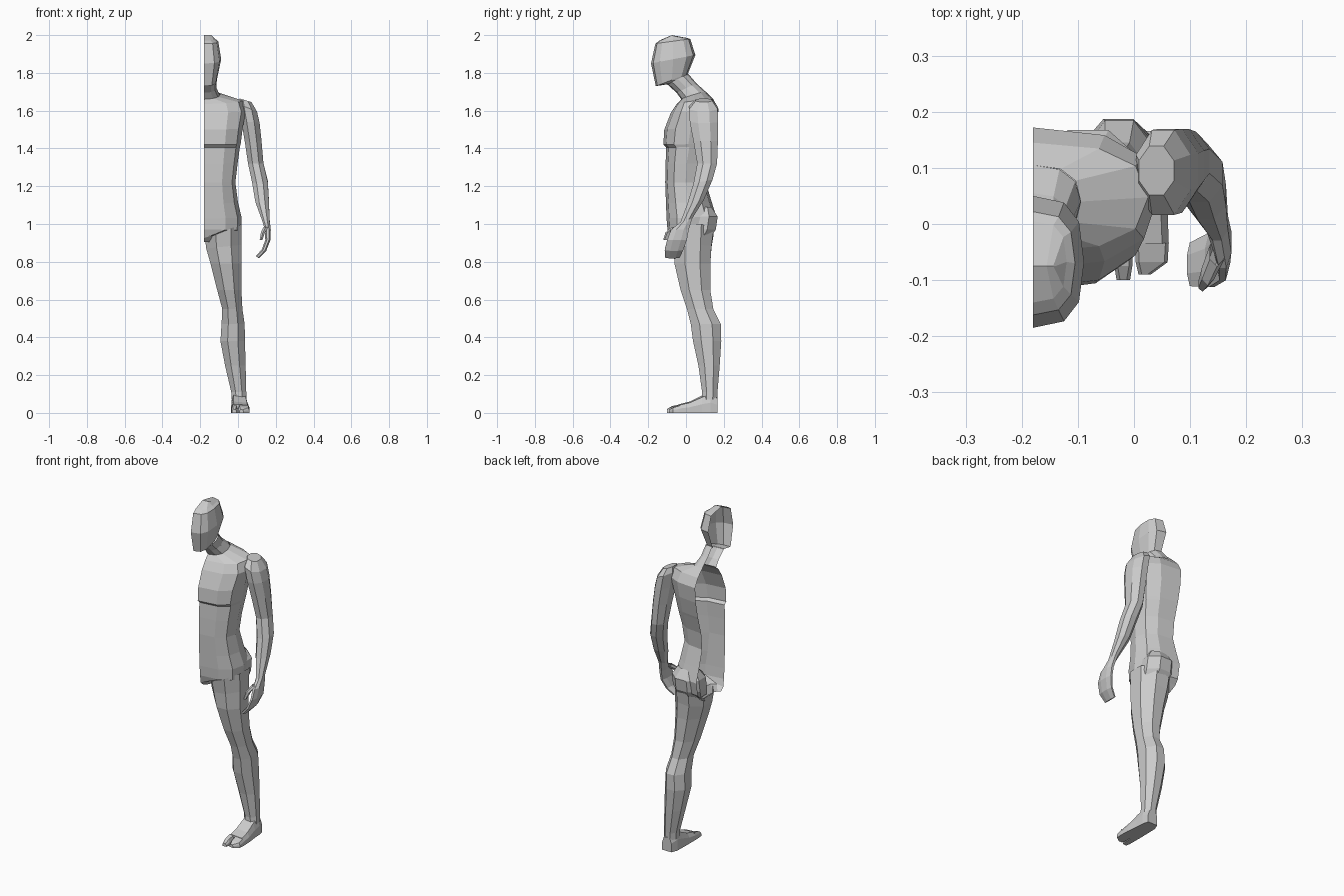
import bpy, bmesh, math

MID = -0.18  # open symmetry edge of the half figure


def loft(name, rings, closed=True, cap_start=False, cap_end=False):
    bm = bmesh.new()
    rows = [[bm.verts.new(p) for p in r] for r in rings]
    n = len(rows[0])
    for a, b in zip(rows, rows[1:]):
        for i in range(n if closed else n - 1):
            j = (i + 1) % n
            bm.faces.new((a[i], a[j], b[j], b[i]))
    if cap_start:
        bm.faces.new(rows[0][::-1])
    if cap_end:
        bm.faces.new(rows[-1])
    bmesh.ops.remove_doubles(bm, verts=bm.verts, dist=0.0005)
    bmesh.ops.recalc_face_normals(bm, faces=bm.faces)
    me = bpy.data.meshes.new(name)
    bm.to_mesh(me)
    bm.free()
    ob = bpy.data.objects.new(name, me)
    bpy.context.collection.objects.link(ob)
    return ob


def half_ring(yf, zf, yb, zb, w, drop=0.0, n=6, p=0.8):
    """Half loop from the front middle round the side to the back middle."""
    pts = []
    for i in range(n + 1):
        t = math.pi * i / n
        c, s = math.cos(t), max(0.0, math.sin(t))
        s = s ** p if s > 1e-6 else 0.0
        c = math.copysign(abs(c) ** p, c)
        k = (1 - c) / 2
        pts.append((MID + w * s, yf + (yb - yf) * k, zf + (zb - zf) * k - drop * s))
    return pts


def ring(cx, cy, cz, rx, ry, tilt_x=0.0, tilt_y=0.0, n=8):
    """Oval loop; the tilts raise the +x and +y sides."""
    pts = []
    for i in range(n):
        a = 2 * math.pi * (i + 0.5) / n
        c, s = math.cos(a) * 1.05, math.sin(a) * 1.05
        pts.append((cx + rx * c, cy + ry * s, cz + tilt_x * c + tilt_y * s))
    return pts


def box_ring(y, x0, x1, top, inset=0.012):
    return [(x0, y, 0), (x1, y, 0), (x1, y, top * 0.5),
            (x1 - inset, y, top * 0.9), (x0 + inset, y, top), (x0, y, top * 0.6)]


# Torso: crotch, hips, waist, chest, shoulders
loft("torso", [half_ring(*r) for r in [
    (-0.070, 0.905, 0.075, 0.905, 0.030),
    (-0.093, 0.925, 0.125, 0.930, 0.060, -0.02),
    (-0.098, 0.970, 0.145, 0.960, 0.197),
    (-0.103, 1.030, 0.160, 1.040, 0.199),
    (-0.106, 1.110, 0.135, 1.120, 0.180),
    (-0.110, 1.220, 0.105, 1.220, 0.166),
    (-0.108, 1.320, 0.115, 1.320, 0.178),
    (-0.105, 1.405, 0.140, 1.410, 0.190),
    (-0.120, 1.420, 0.145, 1.425, 0.194),
    (-0.115, 1.500, 0.165, 1.520, 0.205),
    (-0.080, 1.590, 0.172, 1.610, 0.222),
    (-0.050, 1.635, 0.145, 1.660, 0.205, -0.005),
    (-0.025, 1.660, 0.105, 1.700, 0.085, -0.005),
]], closed=False)

# Neck leans forward into the skull
loft("neck", [half_ring(*r, 0, 6, 0.85) for r in [
    (-0.025, 1.660, 0.105, 1.700, 0.085),
    (-0.050, 1.695, 0.055, 1.745, 0.066),
    (-0.100, 1.740, 0.012, 1.795, 0.068),
]], closed=False)

# Head
loft("head", [half_ring(*r, 0, 6, 0.72) for r in [
    (-0.095, 1.740, 0.005, 1.785, 0.060),
    (-0.160, 1.730, 0.010, 1.795, 0.068),
    (-0.185, 1.850, 0.050, 1.895, 0.091),
    (-0.162, 1.955, 0.022, 1.980, 0.075),
    (-0.140, 1.972, 0.005, 1.985, 0.060),
    (-0.075, 2.000, -0.075, 2.000, 0.040),
]], closed=False)

# Buttock
loft("buttock", [ring(*r) for r in [
    (-0.085, 0.100, 1.090, 0.060, 0.035),
    (-0.082, 0.090, 1.040, 0.090, 0.080),
    (-0.082, 0.080, 0.970, 0.092, 0.080),
    (-0.080, 0.060, 0.925, 0.082, 0.070),
]])

# Leg
loft("leg", [ring(*r) for r in [
    (-0.078, 0.035, 0.960, 0.099, 0.115, 0.04),
    (-0.075, 0.035, 0.880, 0.096, 0.103, 0.01),
    (-0.064, 0.034, 0.790, 0.084, 0.098),
    (-0.046, 0.050, 0.650, 0.066, 0.081),
    (-0.030, 0.075, 0.550, 0.055, 0.072),
    (-0.026, 0.105, 0.470, 0.063, 0.082),
    (-0.028, 0.112, 0.380, 0.067, 0.077),
    (-0.014, 0.122, 0.250, 0.056, 0.058),
    (0.004, 0.126, 0.110, 0.041, 0.042),
    (0.006, 0.124, 0.070, 0.041, 0.042),
]])

# Foot with a split big toe
loft("foot", [box_ring(*r) for r in [
    (0.166, -0.020, 0.042, 0.085),
    (0.130, -0.034, 0.050, 0.108),
    (0.085, -0.035, 0.053, 0.092),
    (0.020, -0.036, 0.060, 0.060),
    (-0.035, -0.036, 0.062, 0.046),
]], cap_start=True, cap_end=True)
for name, rows in {
    "big_toe": [(-0.034, -0.036, -0.003, 0.045), (-0.075, -0.035, -0.003, 0.036),
                (-0.100, -0.031, -0.007, 0.020)],
    "small_toes": [(-0.034, 0.002, 0.062, 0.042), (-0.068, 0.003, 0.060, 0.031),
                   (-0.090, 0.008, 0.030, 0.018)],
}.items():
    loft(name, [box_ring(*r, 0.006) for r in rows], cap_end=True)

# Arm
loft("arm", [ring(*r) for r in [
    (0.040, 0.095, 1.655, 0.032, 0.045, -0.010),
    (0.052, 0.092, 1.615, 0.050, 0.078, -0.020),
    (0.066, 0.095, 1.540, 0.050, 0.077, -0.005),
    (0.080, 0.104, 1.440, 0.046, 0.067),
    (0.094, 0.112, 1.320, 0.042, 0.054),
    (0.116, 0.090, 1.225, 0.043, 0.052, 0, 0.01),
    (0.128, 0.052, 1.120, 0.037, 0.045, 0, 0.01),
    (0.148, 0.002, 1.020, 0.020, 0.032, 0, 0.01),
]], cap_start=True)

# Hand, fingers curling inwards
loft("hand", [ring(*r) for r in [
    (0.148, 0.002, 1.020, 0.020, 0.032, 0, 0.01),
    (0.158, -0.032, 0.970, 0.016, 0.048),
    (0.158, -0.048, 0.915, 0.014, 0.054),
    (0.138, -0.064, 0.862, 0.012, 0.050, -0.004),
    (0.103, -0.072, 0.824, 0.009, 0.040, -0.006),
]], cap_end=True)
loft("thumb", [ring(*r, 0, 0, 6) for r in [
    (0.148, -0.050, 0.985, 0.014, 0.024),
    (0.132, -0.088, 0.955, 0.012, 0.020),
    (0.122, -0.108, 0.915, 0.008, 0.012),
]], cap_end=True)
